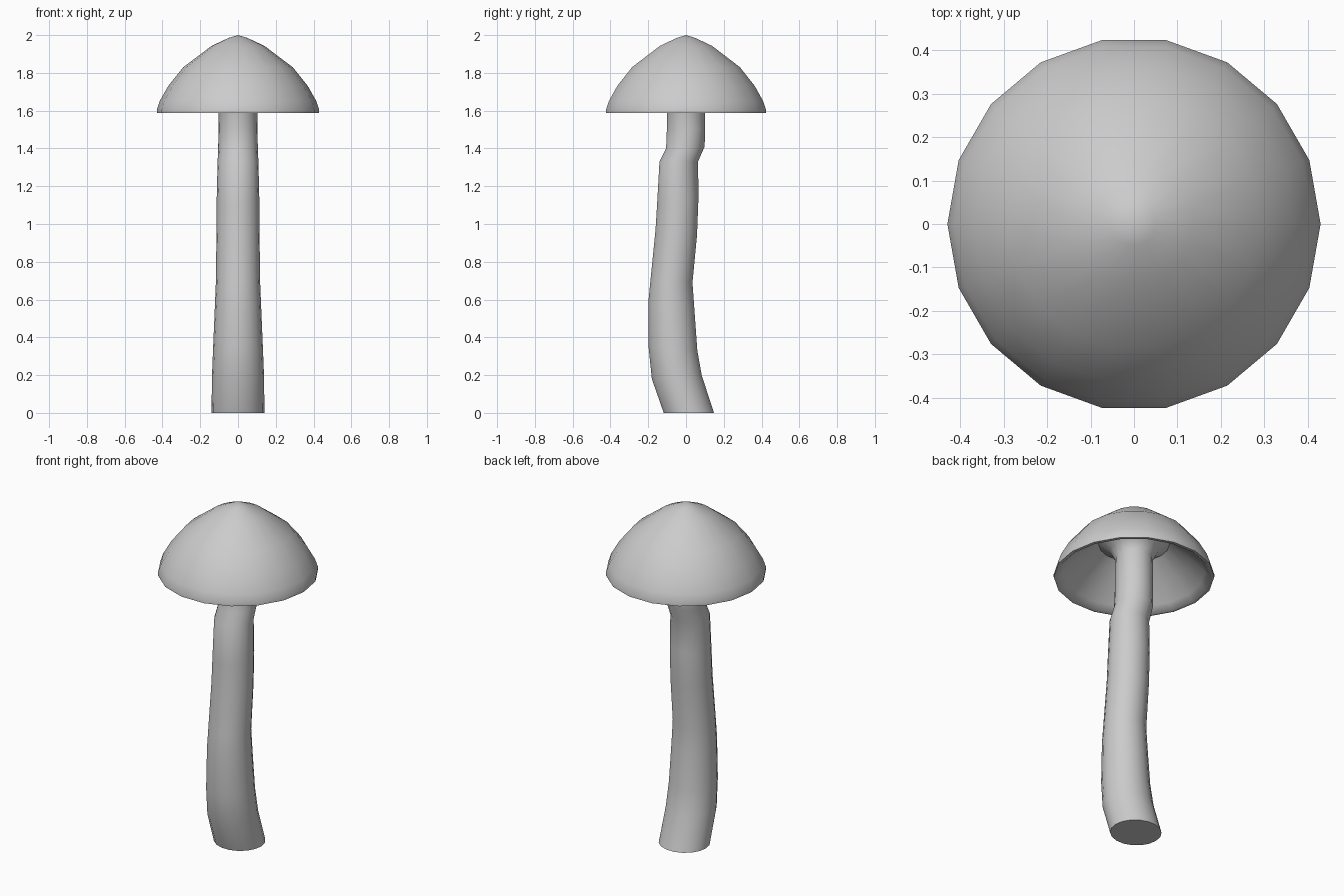
import bpy, bmesh, math

if "Cube" in bpy.data.objects:
    bpy.data.objects.remove(bpy.data.objects["Cube"])

SIDES = 18


def loft(name, rings, apex=None, cap_start=False, close=False):
    """Bridge rings (yf, zf, yb, zb, rx): front point, back point, half width."""
    bm = bmesh.new()
    loops = []
    for yf, zf, yb, zb, rx in rings:
        loop = []
        for i in range(SIDES):
            a = 2 * math.pi * i / SIDES
            t = (1 + math.sin(a)) / 2
            loop.append(bm.verts.new((rx * math.cos(a),
                                      yf + (yb - yf) * t,
                                      zf + (zb - zf) * t)))
        loops.append(loop)
    for lo, hi in zip(loops, loops[1:]):
        for i in range(SIDES):
            j = (i + 1) % SIDES
            bm.faces.new((lo[i], lo[j], hi[j], hi[i]))
    if apex is not None:
        tip = bm.verts.new((0, 0, apex))
        for i in range(SIDES):
            bm.faces.new((loops[-1][i], loops[-1][(i + 1) % SIDES], tip))
    if cap_start:
        bm.faces.new(loops[0][::-1])
    bmesh.ops.recalc_face_normals(bm, faces=bm.faces)
    mesh = bpy.data.meshes.new(name)
    bm.to_mesh(mesh)
    bm.free()
    ob = bpy.data.objects.new(name, mesh)
    bpy.context.collection.objects.link(ob)
    bpy.context.view_layer.objects.active = ob
    ob.select_set(True)
    bpy.ops.object.shade_smooth_by_angle(angle=math.radians(50))
    ob.select_set(False)
    return ob


def level(r, z):
    return (-r, z, r, z, r)


# Mushroom cap: hollow underside, thin rim, pointed dome
cap_profile = [(0.19, 1.79), (0.30, 1.70), (0.38, 1.62), (0.412, 1.588),
               (0.43, 1.588), (0.43, 1.605), (0.415, 1.65), (0.37, 1.73),
               (0.29, 1.83), (0.14, 1.943), (0.05, 1.985)]
loft("mushroom_cap", [level(r, z) for r, z in cap_profile], apex=2.0)

# Bent stem with tilted rings, flaring out beneath the cap
stem_rings = [
    (-0.12, 0.0, 0.15, 0.0, 0.14),
    (-0.183, 0.18, 0.085, 0.20, 0.138),
    (-0.20, 0.35, 0.062, 0.33, 0.132),
    (-0.20, 0.60, 0.046, 0.55, 0.122),
    (-0.19, 0.70, 0.036, 0.69, 0.117),
    (-0.163, 0.97, 0.06, 0.94, 0.114),
    (-0.155, 1.10, 0.068, 1.15, 0.113),
    (-0.142, 1.33, 0.065, 1.33, 0.108),
    (-0.107, 1.40, 0.10, 1.41, 0.105),
    level(0.103, 1.50),
    level(0.102, 1.70),
    level(0.13, 1.75),
    level(0.19, 1.79),
]
loft("mushroom_stem", stem_rings, cap_start=True)
